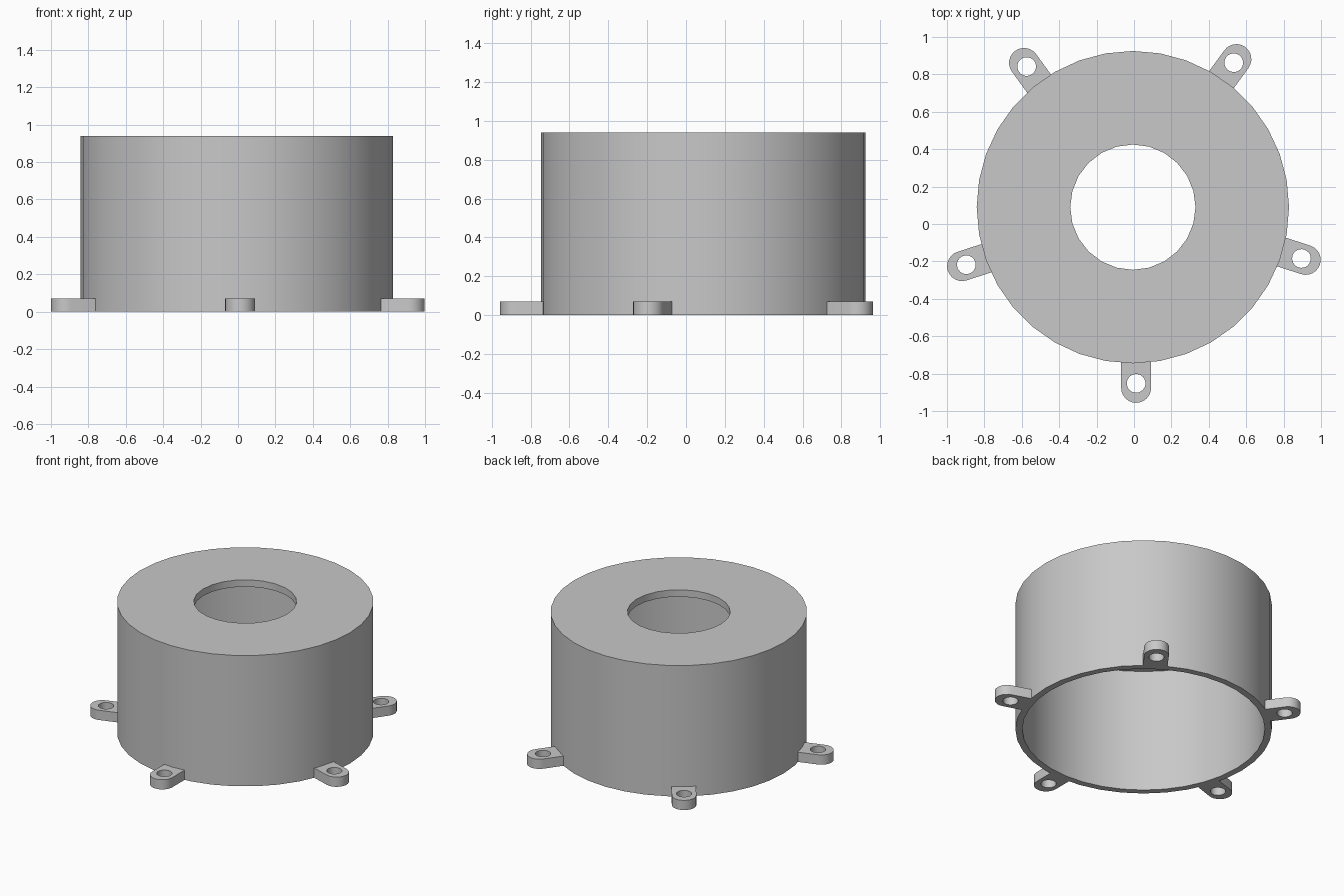
import bpy, bmesh
from math import pi, sin, cos, radians
from mathutils import Matrix, Vector

if "Cube" in bpy.data.objects:
    bpy.data.objects.remove(bpy.data.objects["Cube"], do_unlink=True)

CENTER = Vector((-0.006, 0.09, 0))
RADIUS, HEIGHT = 0.835, 0.94
INNER_RADIUS, LID = 0.79, 0.05
HOLE_RADIUS = 0.335
TAB_HEIGHT, TAB_HALF, TAB_OFFSET = 0.07, 0.08, 0.0175

grey = bpy.data.materials.new("plain grey")
grey.use_nodes = True
colour = (0.58, 0.58, 0.58, 1)
grey.diffuse_color = colour
grey.node_tree.nodes["Principled BSDF"].inputs["Base Color"].default_value = colour


def circle(radius, sides, x=0, y=0):
    return [(x + radius * cos(2 * pi * i / sides), y + radius * sin(2 * pi * i / sides))
            for i in range(sides)]


def prism(name, outline, z0, z1, matrix):
    """Extrude a flat outline between two heights."""
    bm = bmesh.new()
    face = bm.faces.new([bm.verts.new((x, y, z0)) for x, y in outline])
    top = bmesh.ops.extrude_face_region(bm, geom=[face])["geom"]
    verts = [v for v in top if isinstance(v, bmesh.types.BMVert)]
    bmesh.ops.translate(bm, verts=verts, vec=(0, 0, z1 - z0))
    bmesh.ops.recalc_face_normals(bm, faces=bm.faces)
    bm.transform(matrix)
    mesh = bpy.data.meshes.new(name)
    bm.to_mesh(mesh)
    bm.free()
    mesh.materials.append(grey)
    obj = bpy.data.objects.new(name, mesh)
    bpy.context.collection.objects.link(obj)
    return obj


def cut(obj, cutters):
    """Subtract the cutters, then shade smooth with sharp edges."""
    bpy.ops.object.select_all(action="DESELECT")
    obj.select_set(True)
    bpy.context.view_layer.objects.active = obj
    for cutter in cutters:
        cutter.hide_render = True
        mod = obj.modifiers.new("cut", "BOOLEAN")
        mod.operation, mod.solver, mod.object = "DIFFERENCE", "EXACT", cutter
        bpy.ops.object.modifier_apply(modifier=mod.name)
        bpy.data.objects.remove(cutter, do_unlink=True)
    bpy.ops.object.shade_smooth_by_angle(angle=radians(30))


# Hollow housing, open below, with a round opening in the lid
place = Matrix.Translation(CENTER)
housing = prism("housing", circle(RADIUS, 36), 0, HEIGHT, place)
cavity = prism("cavity_cutter", circle(INNER_RADIUS, 36), -0.1, HEIGHT - LID, place)
opening = prism("opening_cutter", circle(HOLE_RADIUS, 24), HEIGHT / 2, HEIGHT + 0.1, place)
cut(housing, [cavity, opening])

# Five mounting tabs with rounded ends and screw holes
arc = [radians(-90 + 15 * i) for i in range(13)]
tab_outline = [(0.81, TAB_HALF), (0.81, -TAB_HALF)]
tab_outline += [(0.966 + TAB_HALF * cos(a), TAB_HALF * sin(a)) for a in arc]
for k in range(5):
    turn = place @ Matrix.Rotation(radians(72 * k - 90), 4, "Z") @ Matrix.Translation((0, TAB_OFFSET, 0))
    tab = prism(f"mounting_tab_{k + 1}", tab_outline, 0, TAB_HEIGHT, turn)
    screw = prism("screw_cutter", circle(0.05, 24, 0.942), -0.1, 0.2, turn)
    cut(tab, [screw])
